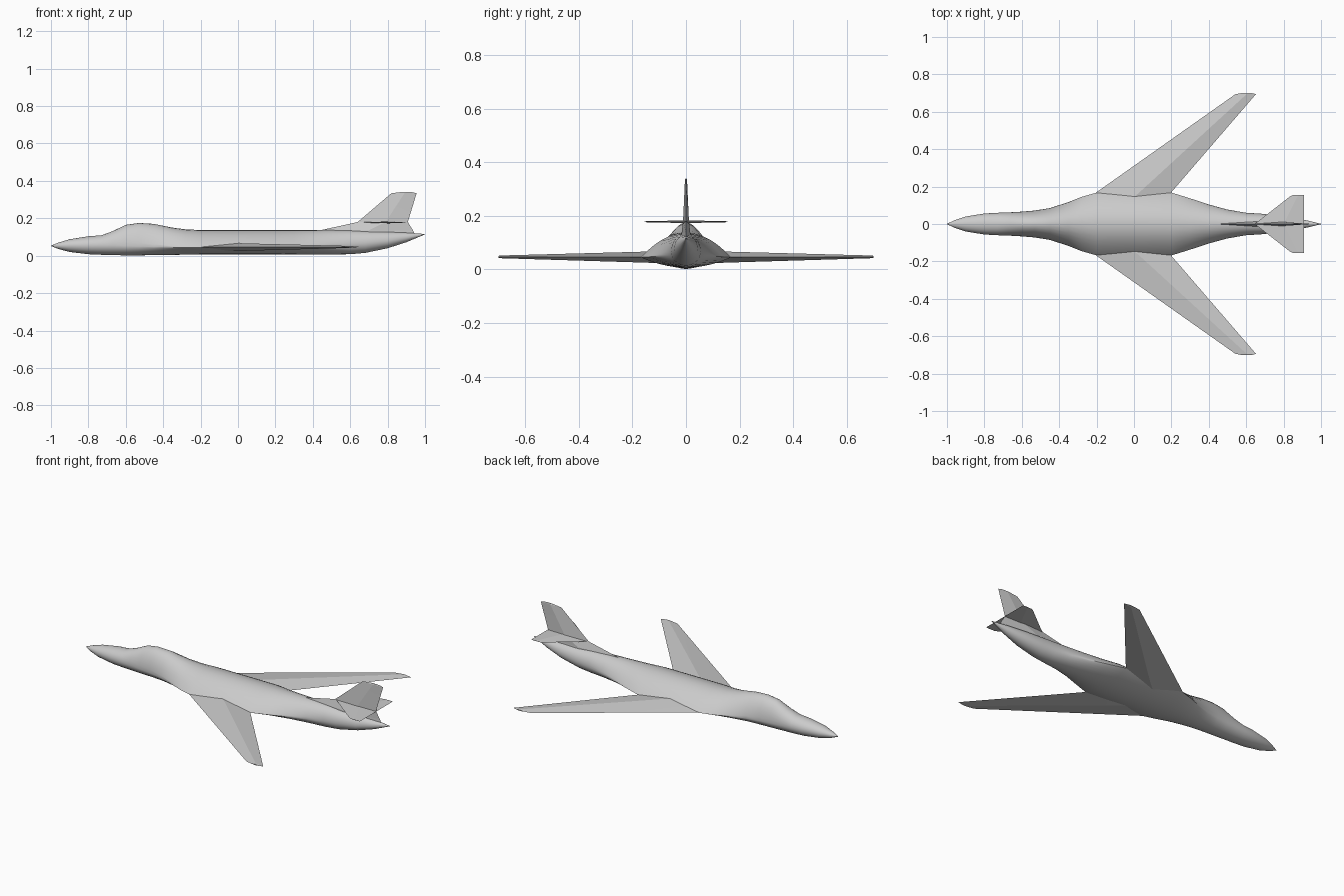
import bpy
import bmesh
import math

cube = bpy.data.objects.get("Cube")
if cube:
    bpy.data.objects.remove(cube, do_unlink=True)

grey = bpy.data.materials.new("light grey paint")
grey.use_nodes = True
colour = (0.6, 0.6, 0.6, 1)
grey.diffuse_color = colour
grey.node_tree.nodes["Principled BSDF"].inputs["Base Color"].default_value = colour


def finish(name, bm, angle):
    """Turn a bmesh into a named, shaded object."""
    bmesh.ops.recalc_face_normals(bm, faces=bm.faces)
    mesh = bpy.data.meshes.new(name)
    bm.to_mesh(mesh)
    bm.free()
    mesh.materials.append(grey)
    obj = bpy.data.objects.new(name, mesh)
    bpy.context.collection.objects.link(obj)
    bpy.ops.object.select_all(action='DESELECT')
    obj.select_set(True)
    bpy.context.view_layer.objects.active = obj
    bpy.ops.object.shade_smooth_by_angle(angle=math.radians(angle))
    return obj


def loft(name, rings, angle):
    """Skin a list of equal closed rings and cap both ends."""
    bm = bmesh.new()
    loops = [[bm.verts.new(p) for p in ring] for ring in rings]
    n = len(loops[0])
    for a, b in zip(loops, loops[1:]):
        for i in range(n):
            j = (i + 1) % n
            bm.faces.new((a[i], a[j], b[j], b[i]))
    bm.faces.new(loops[0])
    bm.faces.new(loops[-1])
    bmesh.ops.remove_doubles(bm, verts=bm.verts, dist=0.0002)
    return finish(name, bm, angle)


# Fuselage stations: x, half width, keel z, waist z, spine z
stations = [
    (-1, .001, .052, .053, .054), (-.96, .02, .036, .054, .07),
    (-.9, .04, .02, .055, .088), (-.8, .056, .008, .055, .104),
    (-.73, .06, .005, .055, .109), (-.67, .062, .003, .055, .131),
    (-.6, .066, .002, .052, .165), (-.53, .072, .002, .05, .175),
    (-.45, .085, .003, .047, .17), (-.35, .117, .004, .045, .15),
    (-.28, .145, .006, .045, .141), (-.2, .168, .007, .045, .137),
    (.2, .168, .007, .045, .137), (.3, .137, .007, .047, .137),
    (.4, .104, .007, .05, .137), (.5, .077, .007, .055, .137),
    (.6, .06, .008, .062, .135), (.68, .055, .015, .068, .132),
    (.8, .043, .04, .08, .128), (.9, .025, .072, .097, .123),
    (1, .001, .114, .115, .116)]


def section(x, w, keel, waist, spine, n=32):
    """Round section that turns into a sharp-edged blended one where wide."""
    power = 1 + min(max((w - .06) / .08, 0), 1)
    ring = []
    for i in range(n):
        t = math.tau * i / n
        s = math.sin(t)
        rise = spine - waist if s > 0 else keel - waist
        ring.append((x, w * math.cos(t), waist + rise * abs(s) ** power))
    return ring


loft("fuselage", [section(*s) for s in stations], 50)


# Swept wings with a ridge along the middle of the chord
def wing_section(y, lead, mid, trail, z, half):
    return [(lead, y, z), (mid, y, z + half), (trail, y, z), (mid, y, z - half)]


for side, word in ((1, "right"), (-1, "left")):
    loft("wing_" + word, [
        wing_section(side * .05, -.37, -.11, .097, .046, .024),
        wing_section(side * .17, -.2, .03, .2, .046, .02),
        wing_section(side * .694, .542, .602, .652, .047, .005),
        wing_section(side * .7, .575, .605, .63, .047, .003)], 3)

# Tailplane: thin swept surface with a shallow ridge
for side, word in ((1, "right"), (-1, "left")):
    loft("tailplane_" + word, [
        wing_section(0, .645, .8, .91, .178, .005),
        wing_section(side * .148, .835, .875, .91, .178, .002),
        wing_section(side * .155, .85, .88, .908, .178, .001)], 3)


# Vertical fin and its long dorsal fairing
def fin_section(z, lead, mid, trail, half):
    return [(lead, 0, z), (mid, half, z), (trail, 0, z), (mid, -half, z)]


loft("fin", [
    fin_section(.115, .44, .7, .945, .018),
    fin_section(.136, .44, .7, .935, .016),
    fin_section(.18, .64, .79, .908, .011),
    fin_section(.334, .82, .89, .955, .004),
    fin_section(.34, .87, .9, .93, .002)], 3)
